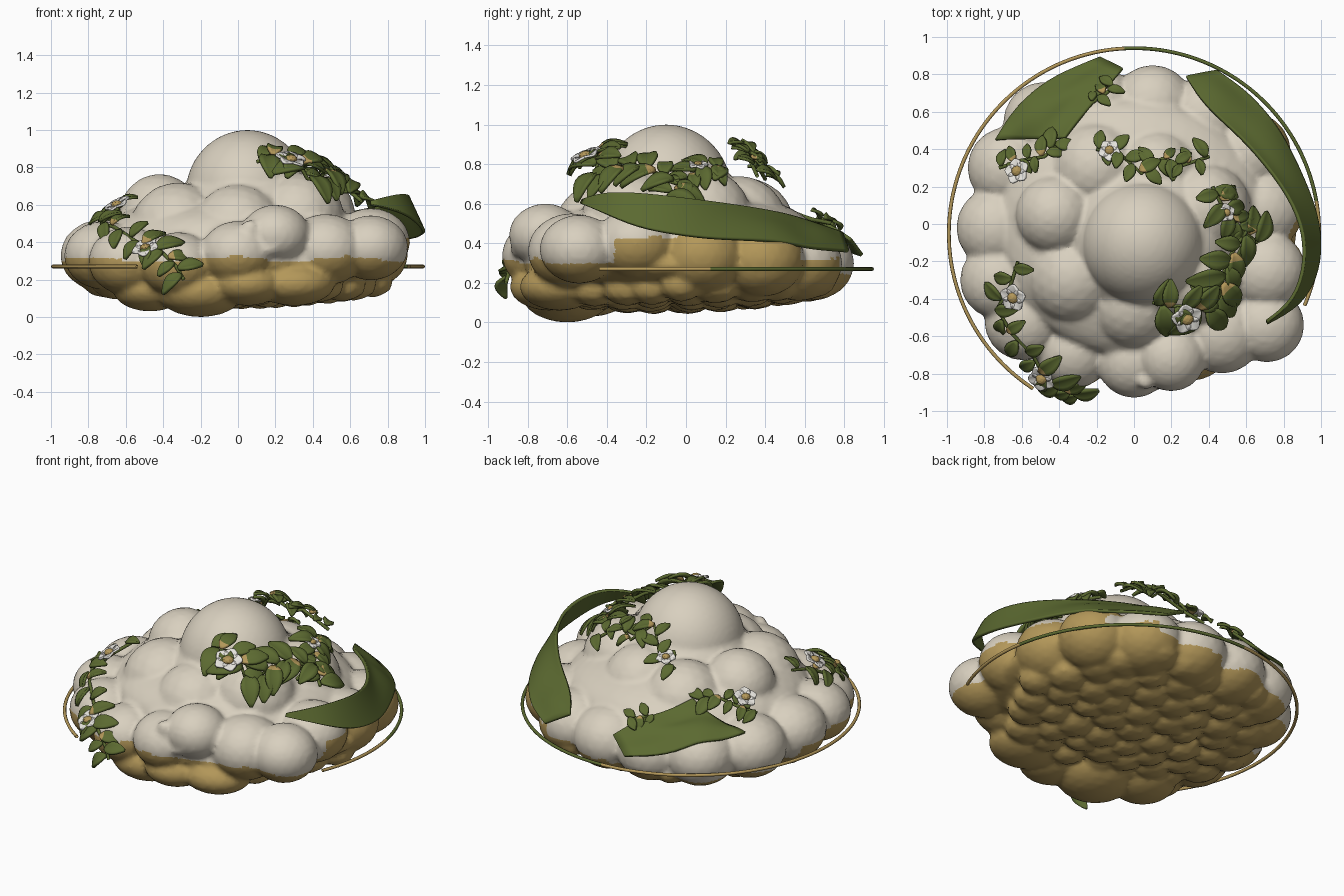
import bpy, bmesh, math, random
from mathutils import Vector, Matrix
from mathutils.bvhtree import BVHTree

random.seed(4)
if "Cube" in bpy.data.objects:
    bpy.data.objects.remove(bpy.data.objects["Cube"])


def material(name, rgb):
    m = bpy.data.materials.new(name)
    m.use_nodes = True
    m.diffuse_color = (*rgb, 1)
    m.node_tree.nodes["Principled BSDF"].inputs["Base Color"].default_value = (*rgb, 1)
    return m


cream = material("cream", (0.69, 0.63, 0.52))
gold = material("gold", (0.45, 0.31, 0.10))
green = material("leaf green", (0.105, 0.142, 0.03))
white = material("petal white", (0.82, 0.80, 0.75))


def make_object(name, bm, mats):
    mesh = bpy.data.meshes.new(name)
    bm.to_mesh(mesh)
    bm.free()
    for m in mats:
        mesh.materials.append(m)
    ob = bpy.data.objects.new(name, mesh)
    bpy.context.collection.objects.link(ob)
    return ob


def lobe(bm, centre, size, segs=3):
    mat = Matrix.Translation(centre) @ Matrix.Diagonal((*size, 1))
    bmesh.ops.create_icosphere(bm, subdivisions=segs, radius=1, matrix=mat)


# Cloud: overlapping puffs fused into one skin
bm = bmesh.new()
lobe(bm, (0, -0.02, 0.29), (0.87, 0.82, 0.17), 4)
lobe(bm, (0, -0.02, 0.42), (0.73, 0.69, 0.26), 4)
lobe(bm, (0.05, -0.1, 0.66), (0.33, 0.33, 0.34), 4)
lobe(bm, (0.08, -0.08, 0.55), (0.45, 0.42, 0.28), 4)
# upper puffs: x, y, z, radius
for x, y, z, r in [(-.42, .05, .55, .215), (-.32, -.28, .46, .26), (0, -.42, .46, .25), (.32, -.28, .52, .25),
                   (.38, .08, .53, .25), (.12, .27, .5, .24), (-.2, .3, .48, .25)]:
    lobe(bm, (x, y, z), (r, r, r))
# rim puffs: x, y, z, radius
for x, y, z, r in [(0, -.73, .34, .2), (.2, -.71, .44, .185), (.47, -.58, .36, .22), (.71, -.54, .37, .2),
                   (.71, -.25, .4, .21), (.69, .08, .34, .22), (.62, .38, .32, .22), (.39, .57, .3, .22),
                   (.1, .63, .3, .22), (-.2, .62, .3, .22), (-.48, .54, .31, .22), (-.67, .3, .32, .22),
                   (-.73, -.02, .33, .22), (-.72, -.3, .33, .21), (-.59, -.52, .3, .21), (-.32, -.68, .28, .2)]:
    lobe(bm, (x, y, z), (r, r, r * 0.87))
# lower scalloped puffs
for i in range(-5, 6):
    for j in range(-5, 6):
        x = (i + 0.5 * (j % 2)) * 0.185 + random.uniform(-.03, .03)
        y = j * 0.16 + random.uniform(-.03, .03)
        d = math.hypot(x, y) / 0.85
        if d < 0.87:
            r = random.uniform(0.11, 0.14)
            lobe(bm, (x, y, 0.13 + 0.09 * d * d + 0.025 * y), (r, r, 0.09), 2)
# heavier puffs under the front
lobe(bm, (-.2, -.6, .14), (.24, .23, .14))
lobe(bm, (-.47, -.48, .15), (.2, .2, .12))
lobe(bm, (.05, -.69, .18), (.2, .2, .12))
lobe(bm, (.3, -.64, .18), (.22, .2, .12))
# front curl
for i in range(16):
    a = math.radians(165 + i * 13)
    r = 0.1 - 0.002 * i
    lobe(bm, (0.16 + r * math.cos(a), -0.84, 0.45 + r * math.sin(a)), (0.045,) * 3, 2)
puffs = make_object("puff_helper", bm, [])
mod = puffs.modifiers.new("fuse", "REMESH")
mod.mode = "VOXEL"
mod.voxel_size = 0.018
fused = bpy.data.meshes.new_from_object(puffs.evaluated_get(bpy.context.evaluated_depsgraph_get()))
bpy.data.objects.remove(puffs)
cloud = bpy.data.objects.new("cloud", fused)
bpy.context.collection.objects.link(cloud)
fused.materials.clear()
fused.materials.append(cream)
fused.materials.append(gold)


def gold_line(x, y):
    """Height where the gold underside meets the cream top."""
    line = 0.31 + 0.015 * math.sin(9 * x + 5 * y)
    if x > 0.45 and -0.36 < y < 0.58 and math.hypot(x, y) > 0.74:
        return line + 0.11
    if y > 0.1 and x < 0.45:
        return line - (0.10 if x < 0 else 0.06)
    return line


for p in fused.polygons:
    p.use_smooth = True
    p.material_index = int(p.center.z < gold_line(p.center.x, p.center.y))
tree = BVHTree.FromPolygons([v.co for v in fused.vertices], [p.vertices for p in fused.polygons])


def on_top(p, gap):
    """Lift a point clear of the cloud."""
    hit = tree.ray_cast(Vector((p[0], p[1], 3)), Vector((0, 0, -1)))[0]
    return Vector((p[0], p[1], max(p[2], hit.z + gap) if hit else p[2]))


def finish(ob, thickness, subdiv):
    sub = ob.modifiers.new("soften", "SUBSURF")
    sub.levels = sub.render_levels = subdiv
    sub.boundary_smooth = "PRESERVE_CORNERS"
    s = ob.modifiers.new("thickness", "SOLIDIFY")
    s.thickness = thickness
    s.offset = 0
    for p in ob.data.polygons:
        p.use_smooth = True


def ribbon(name, top_edge, low_edge, gap):
    bm = bmesh.new()
    rows = []
    for a, b in zip(top_edge, low_edge):
        a, b = Vector(a), Vector(b)
        rows.append([bm.verts.new(on_top(a.lerp(b, t / 6), gap)) for t in range(7)])
    for r, s in zip(rows, rows[1:]):
        for k in range(6):
            bm.faces.new((r[k], r[k + 1], s[k + 1], s[k]))
    finish(make_object(name, bm, [green]), 0.018, 2)


# Long curved blade on the left, broad leaf at the back
ribbon("long_blade",
       [(.28, .79, .45), (.35, .67, .49), (.46, .56, .53), (.6, .44, .56), (.8, .2, .6), (.9, 0, .625),
        (.92, -.2, .65), (.86, -.41, .66), (.71, -.52, .62)],
       [(.44, .82, .36), (.6, .71, .37), (.7, .6, .38), (.8, .47, .39), (.95, .15, .42), (1, -.05, .445),
        (.99, -.25, .48), (.9, -.43, .56), (.71, -.53, .6)], 0.025)
ribbon("broad_back_leaf",
       [(-.37, .46, .57), (-.34, .5, .55), (-.26, .6, .53), (-.17, .7, .48), (-.06, .83, .42)],
       [(-.74, .45, .44), (-.66, .58, .42), (-.57, .68, .4), (-.43, .79, .37), (-.18, .89, .34)], 0.035)


def blade(bm, base, direction, up, length, width, droop, index):
    """One pointed leaf or petal with a folded midrib; index colours its foot."""
    d = direction.normalized()
    side = d.cross(up).normalized()
    n = side.cross(d)
    rows = []
    for t, w in [(0, .2), (.25, .85), (.55, 1), (.8, .7), (1, .15)]:
        c = base + d * length * t + n * (0.3 * t - droop * t * t) * length
        rows.append([bm.verts.new(c + side * s * w * width / 2 + n * abs(s) * w * width * 0.15)
                     for s in (-1, 0, 1)])
    for i, (r, s) in enumerate(zip(rows, rows[1:])):
        for k in (0, 1):
            bm.faces.new((r[k], r[k + 1], s[k + 1], s[k])).material_index = 0 if i else index


def stem(name, points, radius, mat):
    cu = bpy.data.curves.new(name, "CURVE")
    cu.dimensions = "3D"
    cu.bevel_depth = radius
    cu.bevel_resolution = 2
    sp = cu.splines.new("POLY")
    sp.points.add(len(points) - 1)
    for q, p in zip(sp.points, points):
        q.co = (*p, 1)
    cu.materials.append(mat)
    bpy.context.collection.objects.link(bpy.data.objects.new(name, cu))


def sprig(name, path, leaves, length):
    pts = [on_top(p, 0.02) for p in path]
    stem(name + "_stem", pts, 0.01, green)
    bm = bmesh.new()
    for i in range(leaves):
        f = (i + 0.5) / leaves * (len(pts) - 1)
        k = int(f)
        base = pts[k].lerp(pts[k + 1], f - k)
        up = Vector((base.x * 0.7, base.y * 0.7, 0.6)).normalized()
        along = (pts[k + 1] - pts[k]).normalized()
        d = along * random.uniform(-.3, .9) + along.cross(up) * (1 if i % 2 else -1) + up * random.uniform(0, .2)
        size = length * random.uniform(.75, 1.2)
        blade(bm, base + up * 0.015, d, up, size, size * 0.65, random.uniform(.4, .8), int(i % 4 == 2))
    finish(make_object(name + "_leaves", bm, [green, gold]), 0.016, 1)


sprig("front_sprig", [(.1, -.42, .83), (.2, -.44, .86), (.32, -.44, .83), (.37, -.46, .74), (.46, -.36, .72)], 12, .16)
sprig("left_sprig", [(.42, .2, .74), (.48, .08, .74), (.56, -.02, .7), (.66, -.1, .62)], 13, .14)
sprig("left_lower_sprig", [(.6, -.04, .7), (.52, -.16, .76), (.48, -.26, .78), (.45, -.38, .76)], 8, .17)
sprig("back_sprig", [(-.2, .4, .7), (-.08, .38, .76), (.04, .27, .9), (.15, .35, .8), (.25, .31, .85), (.4, .36, .74)], 17, .11)
sprig("right_back_sprig", [(-.72, .3, .54), (-.6, .34, .57), (-.48, .36, .6), (-.4, .43, .58)], 10, .11)
sprig("right_front_sprig", [(-.62, -.2, .6), (-.66, -.33, .57), (-.73, -.45, .5), (-.66, -.58, .44), (-.54, -.7, .4),
                            (-.48, -.82, .37), (-.4, -.86, .34), (-.33, -.89, .27), (-.29, -.91, .2)], 18, .13)
sprig("back_leaf_sprig", [(-.24, .64, .52), (-.16, .69, .51), (-.1, .74, .5)], 5, .08)

# Blossoms: five petals around a gold heart
for i, (p, r) in enumerate([((.28, -.5, .83), .085), ((.49, .06, .77), .05), ((-.13, .39, .77), .06),
                            ((-.62, .28, .6), .07), ((-.64, -.39, .59), .075), ((-.49, -.82, .36), .075)]):
    c = on_top(p, 0.04)
    up = Vector((c.x * 0.5, c.y * 0.5, 0.6)).normalized()
    frame = up.to_track_quat("Z", "Y")
    bm = bmesh.new()
    for k in range(5):
        a = math.tau * k / 5
        blade(bm, c, frame @ Vector((math.cos(a), math.sin(a), 0)), up, r, r * 1.05, 0.1, 0)
    finish(make_object(f"blossom_{i + 1}_petals", bm, [white]), 0.012, 1)
    bm = bmesh.new()
    lobe(bm, c + up * 0.014, (r * 0.42, r * 0.42, r * 0.3), 2)
    make_object(f"blossom_{i + 1}_heart", bm, [gold])


# Thin open hoop in two colours
def arc(name, start, end, mat):
    steps = [math.radians(start + (end - start) * k / 60) for k in range(61)]
    stem(name, [(0.99 * math.cos(a), -0.05 + 0.99 * math.sin(a), 0.27) for a in steps], 0.01, mat)


arc("hoop_green", 10, 93, green)
arc("hoop_gold_right", 93, 237, gold)
arc("hoop_gold_left", -23, 10, gold)
